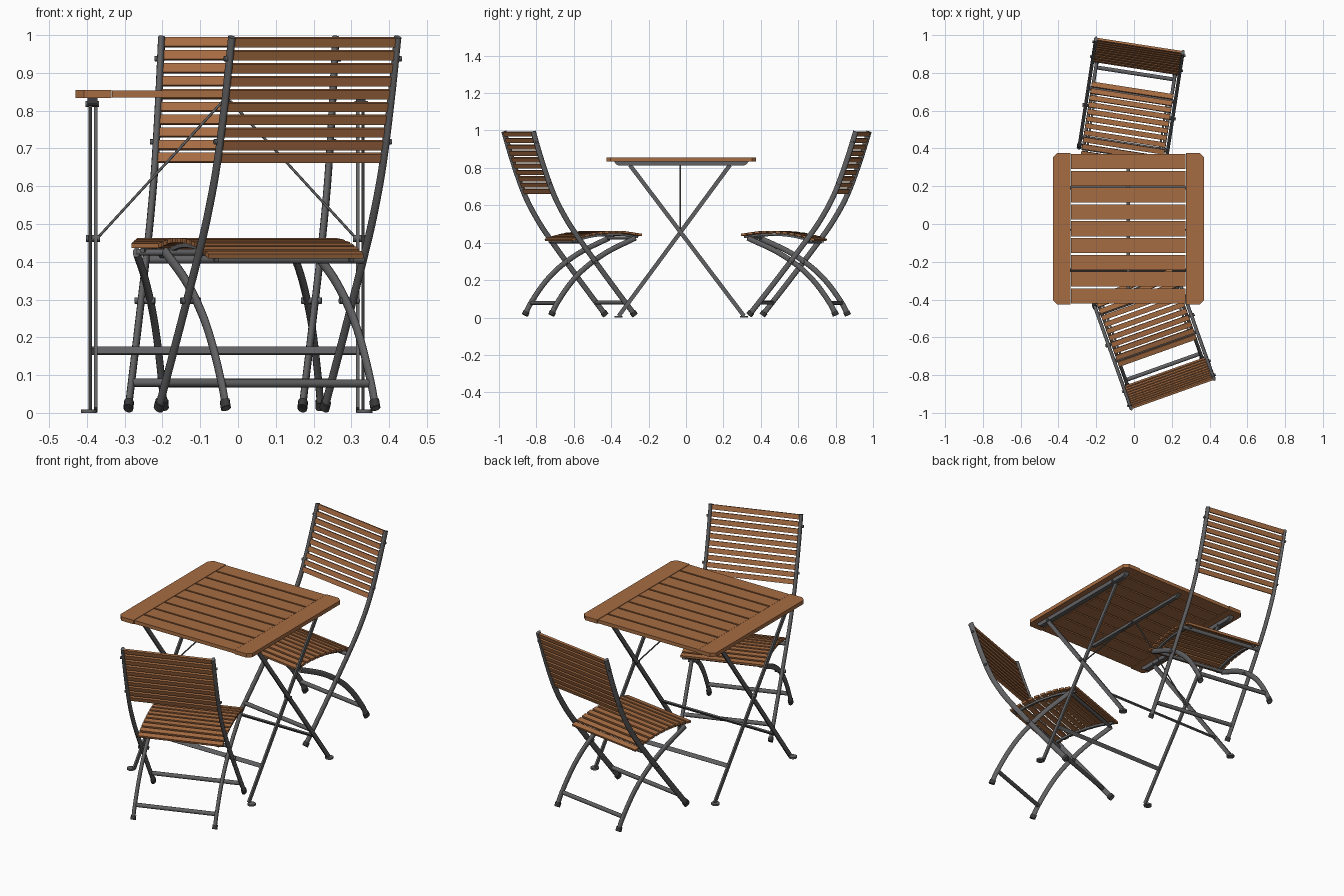
import bpy, bmesh, math
from mathutils import Matrix, Vector

if "Cube" in bpy.data.objects:
    bpy.data.objects.remove(bpy.data.objects["Cube"])


def material(name, rgb):
    m = bpy.data.materials.new(name)
    m.diffuse_color = (*rgb, 1)
    m.use_nodes = True
    m.node_tree.nodes["Principled BSDF"].inputs["Base Color"].default_value = m.diffuse_color
    return m


WOOD = material("oiled wood", (0.38, 0.15, 0.055))
STEEL = material("grey steel", (0.12, 0.12, 0.125))
RUBBER = material("dark rubber", (0.04, 0.04, 0.042))


def finish(bm, name, mat, M, smooth=False):
    bmesh.ops.recalc_face_normals(bm, faces=bm.faces)
    bm.transform(M)
    me = bpy.data.meshes.new(name)
    bm.to_mesh(me)
    bm.free()
    me.materials.append(mat)
    ob = bpy.data.objects.new(name, me)
    bpy.context.collection.objects.link(ob)
    if smooth:
        bpy.ops.object.select_all(action='DESELECT')
        ob.select_set(True)
        bpy.context.view_layer.objects.active = ob
        bpy.ops.object.shade_smooth_by_angle(angle=math.radians(46))
    return ob


def add_box(bm, c, size, tilt=0):
    T = Matrix.Translation(c) @ Matrix.Rotation(tilt, 4, 'X') @ Matrix.Diagonal((*size, 1))
    bmesh.ops.create_cube(bm, size=1, matrix=T)


def add_rod(bm, p, q, r, n=10):
    p, q = Vector(p), Vector(q)
    d = q - p
    T = Matrix.Translation((p + q) / 2) @ d.to_track_quat('Z', 'Y').to_matrix().to_4x4()
    bmesh.ops.create_cone(bm, cap_ends=True, segments=n, radius1=r, radius2=r,
                          depth=d.length, matrix=T)


def add_prism(bm, pts, extrude):
    f = bm.faces.new([bm.verts.new(p) for p in pts])
    g = bmesh.ops.extrude_face_region(bm, geom=[f])
    bmesh.ops.translate(bm, vec=extrude, verts=[v for v in g['geom'] if isinstance(v, bmesh.types.BMVert)])


def spline(pts, steps=5):
    """Catmull-Rom curve through points (u, z)."""
    p = [Vector(a) for a in pts]
    p = [2 * p[0] - p[1]] + p + [2 * p[-1] - p[-2]]
    out = []
    for i in range(1, len(p) - 2):
        a, b, c, d = p[i - 1:i + 3]
        for k in range(steps):
            t = k / steps
            out.append(0.5 * (2 * b + (c - a) * t + (2 * a - 5 * b + 4 * c - d) * t * t
                              + (3 * b - a - 3 * c + d) * t ** 3))
    return out + [p[-2]]


def add_sweep(bm, x, path, rx, rn, n=12):
    """Oval tube along a (u, z) path in the plane of one side."""
    rings = []
    for i, p in enumerate(path):
        t = (path[min(i + 1, len(path) - 1)] - path[max(i - 1, 0)]).normalized()
        ring = []
        for k in range(n):
            a = 2 * math.pi * (k + 0.5) / n
            s = rn * math.sin(a)
            ring.append(bm.verts.new((x + rx * math.cos(a), p.x - t.y * s, p.y + t.x * s)))
        rings.append(ring)
    for r0, r1 in zip(rings, rings[1:]):
        for k in range(n):
            bm.faces.new((r0[k], r0[(k + 1) % n], r1[(k + 1) % n], r1[k]))
    bm.faces.new(rings[0])
    bm.faces.new(rings[-1])


def at(path, t):
    """Position and tilt at fraction t of a path's length."""
    seg = [(b - a).length for a, b in zip(path, path[1:])]
    d = t * sum(seg)
    for a, b, l in zip(path, path[1:], seg):
        if d <= l + 1e-6:
            v = (b - a) / l
            return a + v * d, math.atan2(v.y, v.x)
        d -= l


BACK = spline([(-0.19, 0.012), (-0.03, 0.215), (0.13, 0.425), (0.205, 0.535), (0.272, 0.66),
               (0.336, 0.83), (0.388, 0.995)])
LEG = spline([(0.277, 0.012), (0.245, 0.075), (0.17, 0.18), (0.085, 0.265), (-0.04, 0.35), (-0.2, 0.425)])
SEAT = spline([(-0.222, 0.444), (-0.12, 0.457), (0.0, 0.453), (0.09, 0.437), (0.148, 0.419)])
REST = spline([(0.276, 0.675), (0.336, 0.83), (0.386, 0.981)])


def chair(label, x, y, angle):
    M = Matrix.Translation((x, y, 0)) @ Matrix.Rotation(math.radians(angle), 4, 'Z')

    # bent tubes: back uprights, curved legs and seat side rails
    for name, px, path, rx, rn in (("back_upright", 0.233, BACK, 0.0095, 0.0145),
                                   ("curved_leg", 0.21, LEG, 0.0095, 0.0145)):
        bm = bmesh.new()
        for s in (-1, 1):
            add_sweep(bm, s * px, path, rx, rn)
        finish(bm, label + name, STEEL, M, True)
        # rubber feet
        bm = bmesh.new()
        d = (path[1] - path[0]).normalized()
        for s in (-1, 1):
            add_sweep(bm, s * px, [path[0], path[0] + d * 0.022], 0.013, 0.018)
        finish(bm, label + name + "_feet", RUBBER, M, True)
    bm = bmesh.new()
    under = [p - Vector((0, 0.014)) for p in SEAT]
    for s in (-1, 1):
        add_sweep(bm, s * 0.19, under, 0.008, 0.008, 4)
    finish(bm, label + "seat_rail", STEEL, M)

    # cross bars and pivot bolts
    bm = bmesh.new()
    for u, z, w, r in ((-0.137, 0.08, 0.23, 0.011), (0.24, 0.078, 0.21, 0.011),
                       (0.125, 0.406, 0.23, 0.011), (-0.195, 0.425, 0.21, 0.009)):
        add_rod(bm, (-w, u, z), (w, u, z), r)
    for s in (-1, 1):
        add_rod(bm, (s * 0.196, 0.034, 0.297), (s * 0.25, 0.034, 0.297), 0.009)
        for t in (0.14, 0.86):
            p, _ = at(REST, t)
            add_rod(bm, (s * 0.225, p.x, p.y), (s * 0.249, p.x, p.y), 0.007)
    finish(bm, label + "cross_bars", STEEL, M, True)

    # seat slats
    bm = bmesh.new()
    for i in range(11):
        p, a = at(SEAT, i / 10)
        add_box(bm, (0, p.x, p.y), (0.436, 0.027, 0.012), a)
    finish(bm, label + "seat_slats", WOOD, M)

    # backrest slats
    bm = bmesh.new()
    for i in range(10):
        p, a = at(REST, i / 9)
        add_box(bm, (0, p.x, p.y), (0.45, 0.025, 0.012), a)
    finish(bm, label + "backrest_slats", WOOD, M)


chair("rear_chair_", -0.031, 0.56, -8.8)
chair("front_chair_", 0.073, -0.53, 199.6)

# table, built around its own centre
T = Matrix.Translation((-0.03, -0.025, 0))
H, B, C = 0.4, 0.305, 0.022

bm = bmesh.new()
for s in (-1, 1):
    outline = [(B, -H), (H - C, -H), (H, -H + C), (H, H - C), (H - C, H), (B, H)]
    add_prism(bm, [(s * px, py, 0.834) for px, py in outline], (0, 0, 0.021))
finish(bm, "table_end_boards", WOOD, T)

bm = bmesh.new()
pitch = 2 * H / 9
for i in range(9):
    add_box(bm, (0, -H + pitch * (i + 0.5), 0.8445), (2 * B - 0.004, pitch - 0.009, 0.019))
finish(bm, "table_slats", WOOD, T)

bm = bmesh.new()
for px, w in ((-0.355, 0.026), (0.355, 0.026), (0, 0.02)):
    low = 0.812 if px else 0.82
    prof = [(-0.36, 0.835), (-0.35, low + 0.008), (-0.335, low), (0.335, low), (0.35, low + 0.008), (0.36, 0.835)]
    add_prism(bm, [(px - w / 2, py, pz) for py, pz in prof], (w, 0, 0))
finish(bm, "table_under_rails", STEEL, T)

# crossing legs with their stretchers and feet
for name, y0, y1, px in (("front_foot_leg", -0.335, 0.26, 0.347), ("rear_foot_leg", 0.335, -0.275, 0.361)):
    z0, z1 = 0.008, 0.815
    bm = bmesh.new()
    for s in (-1, 1):
        add_box(bm, (s * px, (y0 + y1) / 2, (z0 + z1) / 2),
                (0.009, 0.022, math.hypot(y1 - y0, z1 - z0)), -math.atan2(y1 - y0, z1 - z0))
    ys = y0 + (y1 - y0) * (0.164 - z0) / (z1 - z0)
    add_box(bm, (0, ys, 0.164), (2 * px, 0.008, 0.022), -math.atan2(y1 - y0, z1 - z0))
    finish(bm, "table_" + name, STEEL, T)
    bm = bmesh.new()
    for s in (-1, 1):
        add_rod(bm, (s * 0.365, y0, 0), (s * 0.365, y0, 0.009), 0.021, 12)
    finish(bm, "table_" + name + "_pads", STEEL, T, True)

# pivots and thin diagonal braces
bm = bmesh.new()
for s in (-1, 1):
    add_rod(bm, (s * 0.335, -0.005, 0.462), (s * 0.372, -0.005, 0.462), 0.009)
    add_rod(bm, (s * 0.34, -0.005, 0.465), (s * 0.01, -0.005, 0.825), 0.0035, 8)
    for py in (0.255, -0.27):
        add_rod(bm, (s * 0.338, py, 0.818), (s * 0.374, py, 0.818), 0.008)
finish(bm, "table_braces", STEEL, T, True)
